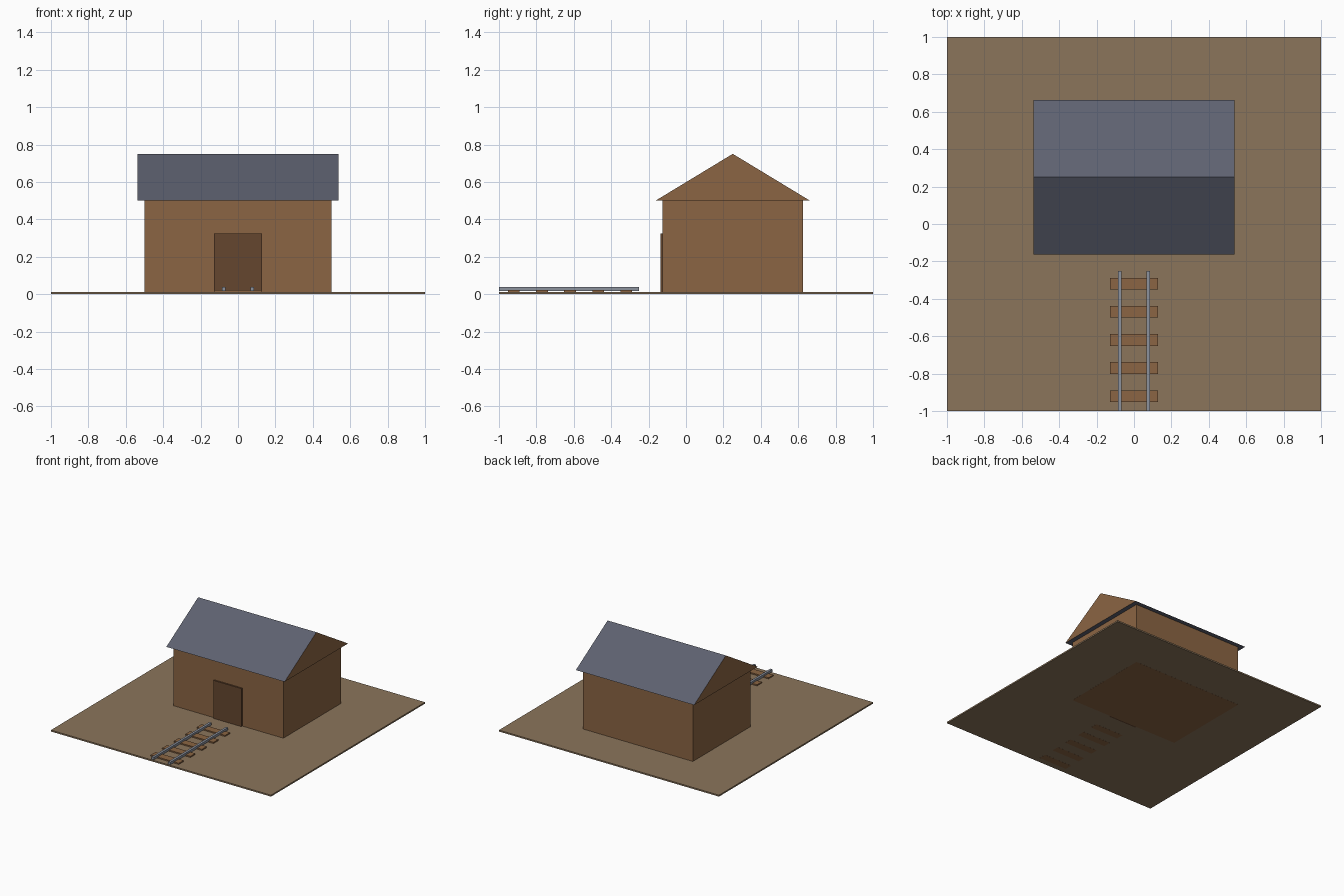
import bpy
import bmesh

cube = bpy.data.objects.get("Cube")
if cube:
    bpy.data.objects.remove(cube, do_unlink=True)


def material(name, srgb):
    """Flat material from an sRGB colour."""
    lin = [c / 12.92 if c <= 0.04045 else ((c + 0.055) / 1.055) ** 2.4 for c in (v / 255 for v in srgb)]
    mat = bpy.data.materials.new(name)
    mat.use_nodes = True
    mat.diffuse_color = (*lin, 1)
    bsdf = mat.node_tree.nodes["Principled BSDF"]
    bsdf.inputs["Base Color"].default_value = (*lin, 1)
    bsdf.inputs["Roughness"].default_value = 0.9
    return mat


EARTH = material("earth", (139, 117, 91))
WOOD = material("wood", (139, 101, 67))
DOOR = material("dark wood", (101, 70, 47))
SLATE = material("slate", (94, 97, 112))
STEEL = material("steel", (140, 146, 158))


def finish(name, bm, *mats):
    mesh = bpy.data.meshes.new(name)
    bmesh.ops.recalc_face_normals(bm, faces=bm.faces)
    bm.to_mesh(mesh)
    bm.free()
    for mat in mats:
        mesh.materials.append(mat)
    obj = bpy.data.objects.new(name, mesh)
    bpy.context.collection.objects.link(obj)
    return obj


def box(name, xs, ys, zs, mat):
    """Box spanning the given ranges."""
    bm = bmesh.new()
    bmesh.ops.create_cube(bm, size=1)
    for v in bm.verts:
        v.co = [lo + (c + 0.5) * (hi - lo) for c, (lo, hi) in zip(v.co, (xs, ys, zs))]
    return finish(name, bm, mat)


# Ground slab, lifted a hair so the footings show underneath
box("ground", (-1, 1), (-1, 1), (0.0005, 0.0125), EARTH)

# Shed body and door
box("walls", (-0.5, 0.5), (-0.125, 0.625), (0, 0.5), WOOD)
box("door", (-0.127, 0.127), (-0.1375, -0.12), (0, 0.325), DOOR)

# Gabled roof: slate slopes and underside, wooden gable ends
bm = bmesh.new()
profile = [(-0.1625, 0.5), (0.6625, 0.5), (0.25, 0.75)]
gable = bm.faces.new([bm.verts.new((-0.5375, y, z)) for y, z in profile])
extruded = bmesh.ops.extrude_face_region(bm, geom=[gable], use_keep_orig=True)["geom"]
for v in extruded:
    if isinstance(v, bmesh.types.BMVert):
        v.co.x = 0.5375
bm.normal_update()
for f in bm.faces:
    f.material_index = 1 if abs(f.normal.x) > 0.9 else 0
finish("roof", bm, SLATE, WOOD)

# Track: sleepers and two rails
for i in range(5):
    y = -0.32 - 0.15 * i
    box(f"sleeper_{i + 1}", (-0.128, 0.128), (y - 0.031, y + 0.031), (0, 0.0225), WOOD)
for side, x in (("left", 0.075), ("right", -0.075)):
    box(f"{side}_rail", (x - 0.0095, x + 0.0095), (-1, -0.25), (0.0175, 0.0375), STEEL)
